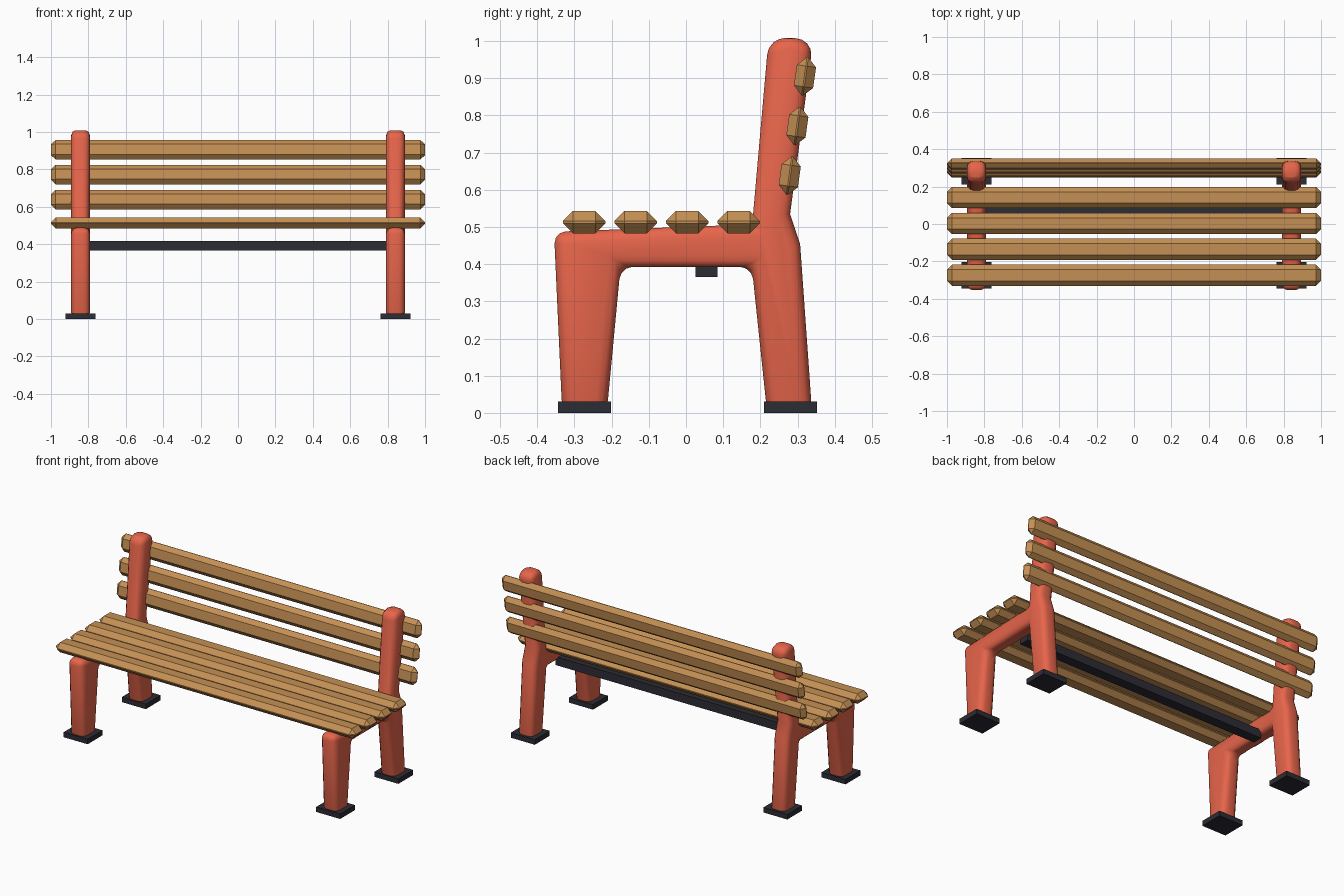
import bpy, bmesh
from math import radians
from mathutils import Matrix

if "Cube" in bpy.data.objects:
    bpy.data.objects.remove(bpy.data.objects["Cube"])


def material(name, rgb):
    m = bpy.data.materials.new(name)
    m.diffuse_color = (*rgb, 1)
    m.use_nodes = True
    m.node_tree.nodes["Principled BSDF"].inputs["Base Color"].default_value = m.diffuse_color
    return m


RED = material("red paint", (0.80, 0.13, 0.07))
WOOD = material("wood", (0.56, 0.28, 0.09))
DARK = material("dark metal", (0.025, 0.025, 0.035))


def finish(name, bm, mat, bevel=0, segments=1, smooth=False):
    bmesh.ops.recalc_face_normals(bm, faces=bm.faces)
    me = bpy.data.meshes.new(name)
    bm.to_mesh(me)
    bm.free()
    ob = bpy.data.objects.new(name, me)
    bpy.context.collection.objects.link(ob)
    me.materials.append(mat)
    if bevel:
        mod = ob.modifiers.new("bevel", "BEVEL")
        mod.width, mod.segments = bevel, segments
        mod.limit_method, mod.angle_limit = "ANGLE", radians(30)
        mod.use_clamp_overlap = False
    if smooth:
        for p in me.polygons:
            p.use_smooth = True
    return ob


def box(name, centre, size, mat, tilt=0, bevel=0):
    bm = bmesh.new()
    bmesh.ops.create_cube(bm, size=1, matrix=Matrix.Translation(centre)
                          @ Matrix.Rotation(radians(tilt), 4, "X")
                          @ Matrix.Diagonal((*size, 1)))
    return finish(name, bm, mat, bevel)


# Side frame outline (y, z): front leg, seat rail, back post, back leg
OUTLINE = [(-0.333, 0.002), (-0.355, 0.487), (0.178, 0.507), (0.221, 0.995),
           (0.28, 1.016), (0.341, 0.992), (0.28, 0.535), (0.307, 0.453),
           (0.339, 0.002), (0.218, 0.002), (0.177, 0.393), (-0.176, 0.393),
           (-0.213, 0.002)]

for side, sx in (("left", -1), ("right", 1)):
    # Rounded side frame
    bm = bmesh.new()
    face = bm.faces.new([bm.verts.new((sx * 0.842 - 0.05, y, z)) for y, z in OUTLINE])
    ext = bmesh.ops.extrude_face_region(bm, geom=[face])
    bmesh.ops.translate(bm, vec=(0.1, 0, 0),
                        verts=[v for v in ext["geom"] if isinstance(v, bmesh.types.BMVert)])
    finish(f"{side}_frame", bm, RED, 0.032, 3, smooth=True)
    # Foot plates
    for end, y in (("front", -0.273), ("back", 0.281)):
        box(f"{side}_{end}_foot", (sx * 0.842, y, 0.015), (0.16, 0.142, 0.03), DARK)

# Seat slats
for i in range(4):
    box(f"seat_slat_{i + 1}", (0, -0.274 + i * 0.1385, 0.513), (2, 0.114, 0.06), WOOD, 0, 0.027)

# Backrest slats, leaning with the posts
for i in range(3):
    box(f"back_slat_{i + 1}", (0, 0.279 + i * 0.0205, 0.638 + i * 0.1335),
        (2, 0.052, 0.104), WOOD, -8, 0.024)

# Cross bar under the seat
box("cross_bar", (0, 0.055, 0.391), (1.62, 0.06, 0.05), DARK)
